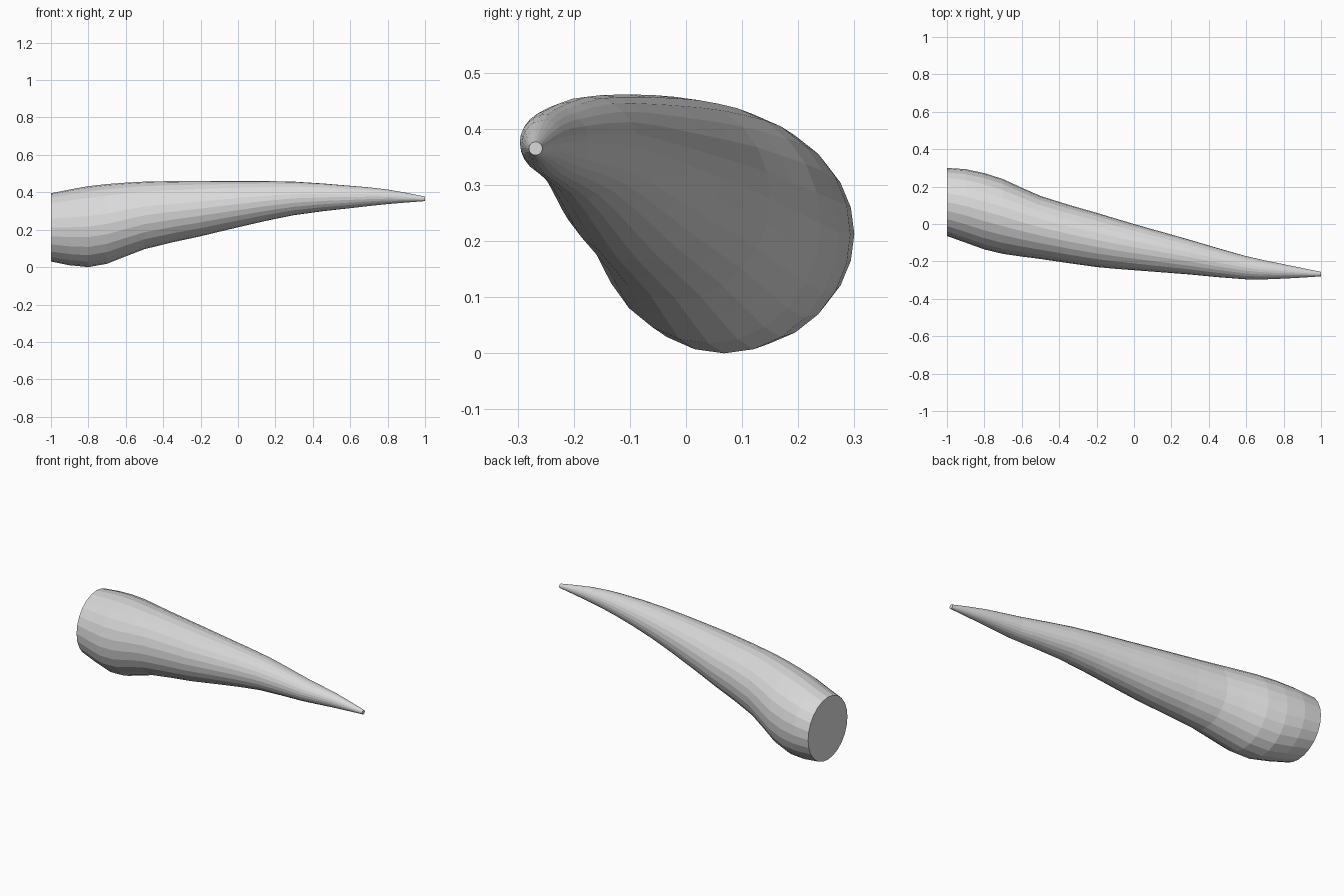
import bpy, bmesh, math

cube = bpy.data.objects.get("Cube")
if cube:
    bpy.data.objects.remove(cube)

SIDES = 24

# Horn stations: x, y low, y high, z low, z high
STATIONS = [
    (-1.0, -.064, .30, .03, .395),
    (-.9, -.10, .293, .01, .415),
    (-.8, -.136, .272, .0, .433),
    (-.7, -.16, .24, .018, .444),
    (-.5, -.187, .15, .096, .457),
    (-.2, -.23, .06, .165, .461),
    (0, -.247, 0, .213, .461),
    (.3, -.27, -.085, .278, .457),
    (.6, -.296, -.172, .315, .435),
    (.8, -.292, -.215, .337, .415),
    (1.0, -.28, -.256, .353, .377),
]


def slope(i, k):
    """Slope of column k at station i, along x."""
    a, b = STATIONS[max(i - 1, 0)], STATIONS[min(i + 1, len(STATIONS) - 1)]
    return (b[k] - a[k]) / (b[0] - a[0])


def between(i, t):
    """Cubic blend between station i and the next."""
    a, b = STATIONS[i], STATIONS[i + 1]
    h = b[0] - a[0]
    s = t * t * (3 - 2 * t)
    row = [a[0] + h * t]
    for k in range(1, len(a)):
        bend = h * t * (1 - t) * ((1 - t) * slope(i, k) - t * slope(i + 1, k))
        row.append(a[k] + (b[k] - a[k]) * s + bend)
    return row


# Long spans get one extra ring
rows = []
for i in range(len(STATIONS) - 1):
    rows.append(STATIONS[i])
    if STATIONS[i + 1][0] - STATIONS[i][0] > .15:
        rows.append(between(i, .5))
rows.append(STATIONS[-1])

# Loft the rings into a tapering horn with flat ends
bm = bmesh.new()
rings = []
for x, y0, y1, z0, z1 in rows:
    ring = []
    for j in range(SIDES):
        a = math.tau * j / SIDES
        ring.append(bm.verts.new((x, (y0 + y1) / 2 + (y1 - y0) / 2 * math.cos(a),
                                  (z0 + z1) / 2 + (z1 - z0) / 2 * math.sin(a))))
    rings.append(ring)
for a, b in zip(rings, rings[1:]):
    for j in range(SIDES):
        k = (j + 1) % SIDES
        bm.faces.new((a[j], a[k], b[k], b[j]))
bm.faces.new(rings[0])
bm.faces.new(rings[-1])
bmesh.ops.recalc_face_normals(bm, faces=bm.faces)

mesh = bpy.data.meshes.new("horn")
bm.to_mesh(mesh)
bm.free()
horn = bpy.data.objects.new("horn", mesh)
bpy.context.collection.objects.link(horn)

# Plain light grey
color = (.7, .7, .7, 1)
mat = bpy.data.materials.new("light grey")
mat.use_nodes = True
mat.diffuse_color = color
for node in mat.node_tree.nodes:
    if node.type == 'BSDF_PRINCIPLED':
        node.inputs["Base Color"].default_value = color
mesh.materials.append(mat)
